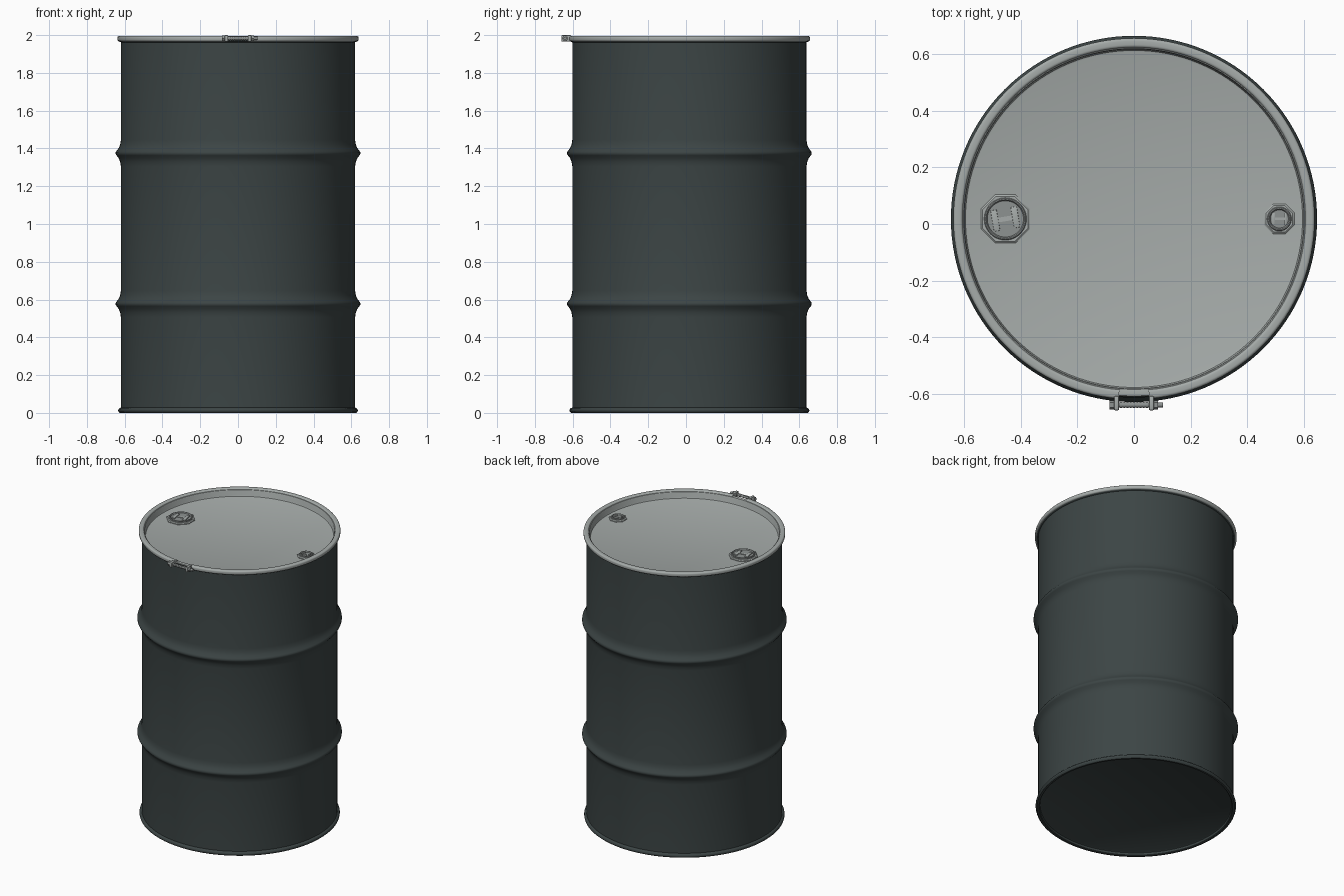
import bpy, bmesh, math
from mathutils import Matrix

if "Cube" in bpy.data.objects:
    bpy.data.objects.remove(bpy.data.objects["Cube"])

CY = 0.018          # drum axis in y
LID_Z = 1.942       # lid floor height


def material(name, rgb):
    m = bpy.data.materials.new(name)
    m.diffuse_color = (*rgb, 1)
    m.use_nodes = True
    m.node_tree.nodes["Principled BSDF"].inputs["Base Color"].default_value = m.diffuse_color
    return m


DARK = material("dark_paint", (0.045, 0.059, 0.059))
LIGHT = material("pale_paint", (0.38, 0.41, 0.40))
STEEL = material("dull_steel", (0.27, 0.29, 0.285))


def finish(name, bm, mat):
    bmesh.ops.remove_doubles(bm, verts=bm.verts, dist=1e-6)
    bmesh.ops.recalc_face_normals(bm, faces=bm.faces)
    me = bpy.data.meshes.new(name)
    bm.to_mesh(me)
    bm.free()
    ob = bpy.data.objects.new(name, me)
    bpy.context.collection.objects.link(ob)
    me.materials.append(mat)
    return ob


def lathe(name, profile, mat, loc=(0, CY, 0), seg=128, start=0.0, sweep=math.tau, loop=False):
    """Spin an (r, z) profile round z; loop closes the profile, a partial sweep is capped."""
    bm = bmesh.new()
    full = sweep > 6.28
    rows = []
    for i in range(seg if full else seg + 1):
        a = start + sweep * i / seg
        rows.append([bm.verts.new((r * math.cos(a), r * math.sin(a), z)) for r, z in profile])
    n = len(profile)
    for i in range(seg):
        p, q = rows[i], rows[(i + 1) % len(rows)]
        for j in range(n if loop else n - 1):
            k = (j + 1) % n
            quad = [p[j], q[j], q[k], p[k]]
            if profile[j][0] == 0:
                quad = [p[j], q[k], p[k]]
            elif profile[k][0] == 0:
                quad = [p[j], q[j], p[k]]
            bm.faces.new(quad)
    if not full:
        bm.faces.new(rows[0])
        bm.faces.new(rows[-1])
    ob = finish(name, bm, mat)
    ob.location = loc
    return ob


def box(name, size, loc, mat, turn=0.0, bevel=0.0):
    bm = bmesh.new()
    bmesh.ops.create_cube(bm, size=1, matrix=Matrix.Diagonal((*size, 1)))
    if bevel:
        bmesh.ops.bevel(bm, geom=bm.edges[:], offset=bevel, segments=2, profile=0.5, affect='EDGES')
    ob = finish(name, bm, mat)
    ob.location = loc
    ob.rotation_euler.z = turn
    return ob


def rod(name, radius, x0, x1, y, z, mat, seg=24):
    bm = bmesh.new()
    bmesh.ops.create_cone(bm, cap_ends=True, segments=seg, radius1=radius, radius2=radius,
                          depth=x1 - x0, matrix=Matrix.Rotation(math.pi / 2, 4, 'Y'))
    ob = finish(name, bm, mat)
    ob.location = ((x0 + x1) / 2, y, z)
    return ob


# Drum shell: recessed base, bottom chime, two rolling hoops, curled top edge
R = 0.62
hoop = [(-0.07, 0), (-0.045, 0.004), (-0.026, 0.012), (-0.012, 0.023), (-0.005, 0.0275),
        (0.005, 0.0275), (0.012, 0.023), (0.026, 0.012), (0.045, 0.004), (0.07, 0)]
shell = [(0, 0.022), (0.600, 0.022), (0.606, 0.018), (0.609, 0.004), (0.614, 0), (0.626, 0),
         (0.633, 0.006), (0.635, 0.013), (0.633, 0.020), (0.627, 0.026), (R, 0.028)]
for hz in (0.577, 1.375):
    shell += [(R + dr, hz + dz) for dz, dr in hoop]
shell += [(R, 1.962), (0.628, 1.965), (0.632, 1.970), (0.628, 1.975), (0.612, 1.975),
          (0.604, 1.968), (0.604, 1.925), (0, 1.925)]
lathe("drum_shell", shell, DARK)

# Lid: sunken disc with an upturned wall and an outer flange
lathe("lid", [(0, LID_Z), (0.590, LID_Z), (0.596, LID_Z + 0.002), (0.599, LID_Z + 0.008),
              (0.600, 1.980), (0.603, 1.986), (0.609, 1.988), (0.626, 1.986), (0.629, 1.982),
              (0.626, 1.978), (0.610, 1.977), (0.606, 1.970), (0.606, 1.932), (0, 1.932)], LIGHT)

# Clamping ring with a gap at the front
cr, cz, hw, hh, c = 0.6225, 1.981, 0.0165, 0.0145, 0.010
ring = []
for k, (sx, sz) in enumerate(((1, 1), (-1, 1), (-1, -1), (1, -1))):
    for s in range(5):
        a = math.radians(90 * k + 22.5 * s)
        ring.append((cr + sx * (hw - c) + c * math.cos(a), cz + sz * (hh - c) + c * math.sin(a)))
gap = 0.085
lathe("clamp_ring", ring, LIGHT, start=-math.pi / 2 + gap, sweep=math.tau - 2 * gap, loop=True)

# Closing bolt: lugs on the ring ends, threaded shaft, head and nut
BY, BZ = -0.640, 1.983
for side, x in (("left", -0.062), ("right", 0.062)):
    box(f"clamp_lug_{side}", (0.018, 0.050, 0.034), (x, -0.634, BZ), LIGHT, bevel=0.004)
rod("bolt_shaft", 0.0085, -0.075, 0.102, BY, BZ, STEEL)
rod("bolt_head", 0.0165, -0.086, -0.071, BY, BZ, STEEL, seg=6)
rod("bolt_nut", 0.0165, 0.071, 0.084, BY, BZ, STEEL, seg=6)
for i in range(9):
    rod(f"bolt_thread_{i + 1}", 0.0105, -0.049 + i * 0.0115, -0.043 + i * 0.0115, BY, BZ, STEEL)


# Bungs: octagonal flange, round cup, grip bars inside
def bung(name, x, half, r, turn, lug):
    k = 1 / math.cos(math.pi / 8)
    at = (x, CY, LID_Z)
    lathe(f"{name}_flange", [(0, -0.003), (half * k, -0.003), (half * k, 0.005),
                             ((half - 0.006) * k, 0.010), (0, 0.010)],
          LIGHT, at, seg=8, start=math.pi / 8)
    lathe(f"{name}_cup", [(0, 0), (r, 0), (r, 0.015), (r - 0.003, 0.018), (r - 0.007, 0.018),
                          (r - 0.009, 0.016), (r - 0.011, 0.011), (0, 0.011)],
          STEEL, at, seg=48)
    d = r * 0.48
    for side, s in (("left", -1), ("right", 1)):
        box(f"{name}_grip_{side}", (lug, r * 1.0, 0.008),
            (x + s * d * math.cos(turn), CY + s * d * math.sin(turn), LID_Z + 0.013),
            LIGHT, turn, 0.0015)
    box(f"{name}_crossbar", (2 * d, r * 0.22, 0.005), (x, CY, LID_Z + 0.0125), LIGHT, turn)


bung("large_bung", -0.455, 0.086, 0.075, 0.17, 0.022)
bung("small_bung", 0.514, 0.053, 0.043, 0.0, 0.010)

# Smooth shading with crisp edges
bpy.ops.object.select_all(action='SELECT')
bpy.context.view_layer.objects.active = bpy.data.objects["drum_shell"]
bpy.ops.object.shade_smooth_by_angle(angle=math.radians(35))
